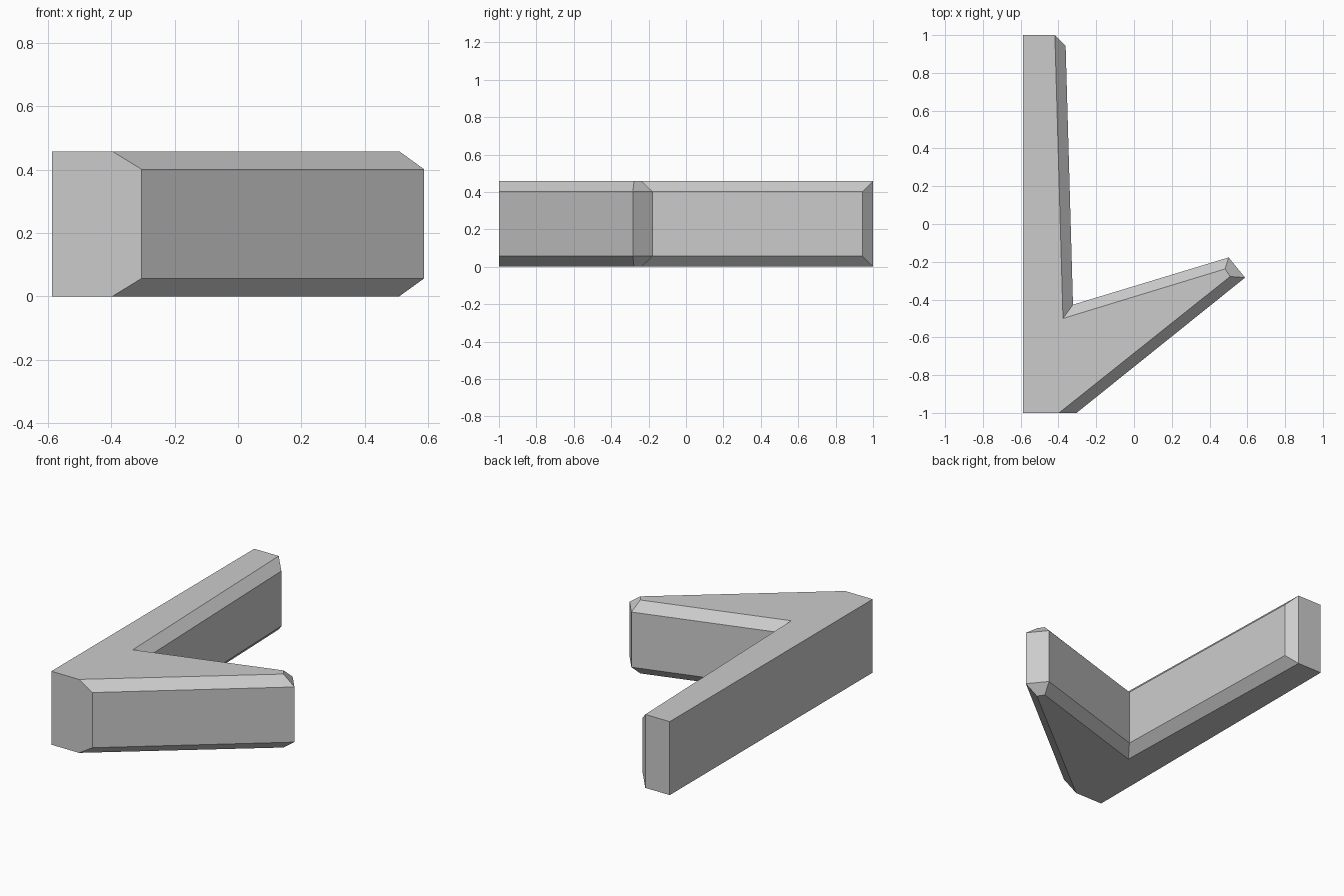
import bpy
import bmesh

if "Cube" in bpy.data.objects:
    bpy.data.objects.remove(bpy.data.objects["Cube"], do_unlink=True)

HEIGHT, BEVEL = 0.458, 0.057

grey = bpy.data.materials.new("plain grey")
grey.use_nodes = True
colour = (0.6, 0.6, 0.6, 1)
grey.diffuse_color = colour
grey.node_tree.nodes["Principled BSDF"].inputs["Base Color"].default_value = colour

# Cap outline: two square left corners, then the bevelled run round the branch
corners = [(-0.588, 1), (-0.588, -1)]
cap = [(-0.397, -1), (0.509, -0.278), (0.482, -0.238), (-0.376, -0.5), (-0.419, 1)]
# Widest outline of the bevelled run
rim = [(-0.304, -1), (0.588, -0.284), (0.501, -0.177), (-0.323, -0.427), (-0.362, 0.944)]

bm = bmesh.new()


def ring(points, z):
    return [bm.verts.new((x, y, z)) for x, y in points]


low_corners, high_corners = ring(corners, 0), ring(corners, HEIGHT)
rings = [ring(cap, 0), ring(rim, BEVEL), ring(rim, HEIGHT - BEVEL), ring(cap, HEIGHT)]

# Flat top, bottom and left side
bm.faces.new(high_corners + rings[3])
bm.faces.new(low_corners + rings[0])
bm.faces.new(low_corners + high_corners[::-1])

# Bevels and walls
for lower, upper in zip(rings, rings[1:]):
    for i in range(len(cap) - 1):
        bm.faces.new((lower[i], lower[i + 1], upper[i + 1], upper[i]))

# Front end, chamfered back corner and back end
bm.faces.new([low_corners[1]] + [r[0] for r in rings] + [high_corners[1]])
bm.faces.new([r[-1] for r in rings])
bm.faces.new((low_corners[0], rings[0][-1], rings[3][-1], high_corners[0]))

bmesh.ops.recalc_face_normals(bm, faces=bm.faces)
mesh = bpy.data.meshes.new("forked_bracket")
bm.to_mesh(mesh)
bm.free()
mesh.materials.append(grey)
bracket = bpy.data.objects.new("forked_bracket", mesh)
bpy.context.collection.objects.link(bracket)
